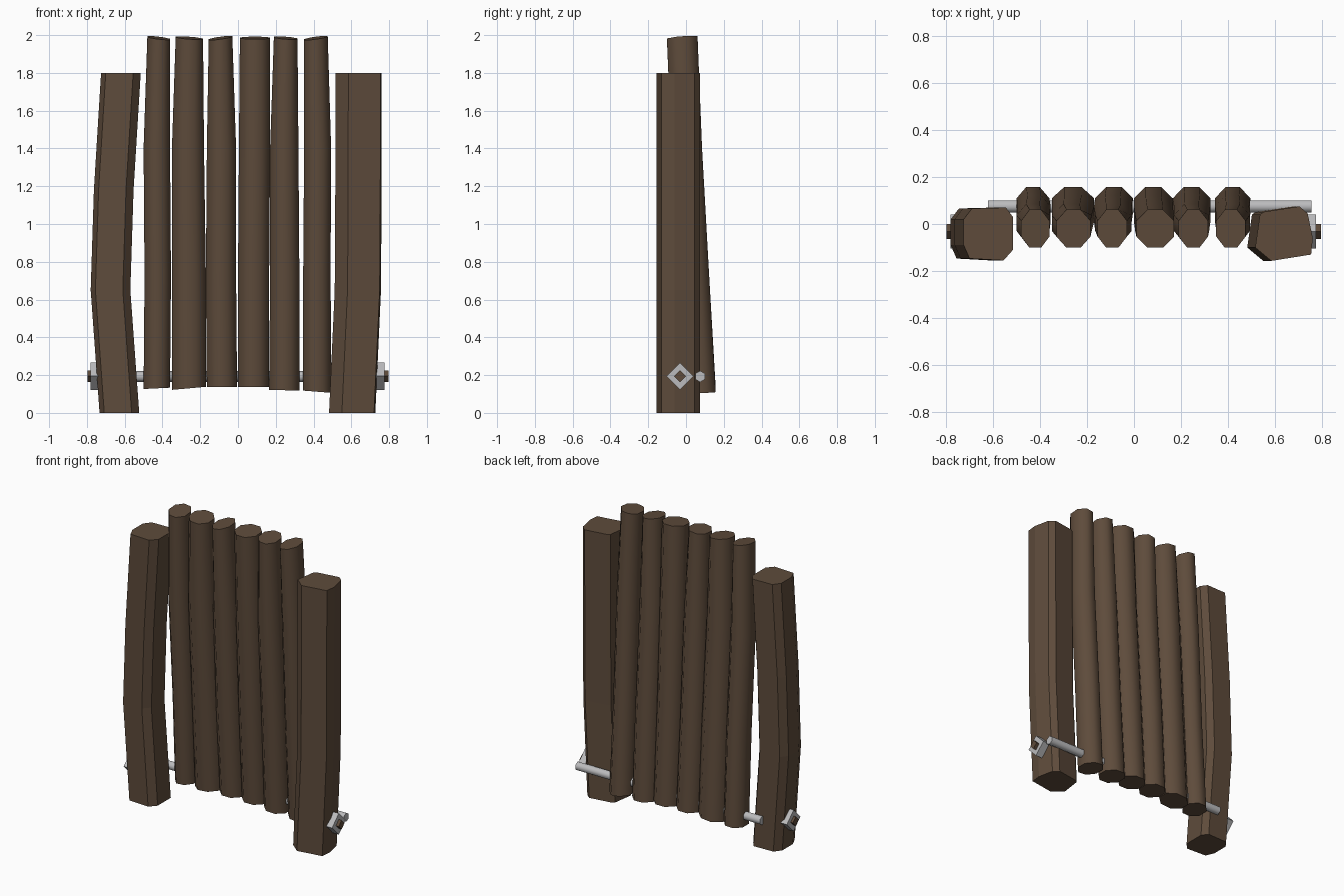
import bpy, bmesh, math

if "Cube" in bpy.data.objects:
    bpy.data.objects.remove(bpy.data.objects["Cube"])


def material(name, rgb):
    m = bpy.data.materials.new(name)
    m.diffuse_color = (*rgb, 1)
    m.use_nodes = True
    m.node_tree.nodes["Principled BSDF"].inputs["Base Color"].default_value = m.diffuse_color
    return m


WOOD = material("brown wood", (0.112, 0.071, 0.044))
STEEL = material("grey metal", (0.50, 0.50, 0.51))


def loft(name, rings, mat, smooth=False):
    """Closed tube through rings of equal point count, capped at both ends."""
    bm = bmesh.new()
    vs = [[bm.verts.new(p) for p in r] for r in rings]
    n = len(rings[0])
    for a, b in zip(vs, vs[1:]):
        for i in range(n):
            j = (i + 1) % n
            bm.faces.new((a[i], a[j], b[j], b[i])).smooth = smooth
    bm.faces.new(vs[0][::-1])
    bm.faces.new(vs[-1])
    bmesh.ops.recalc_face_normals(bm, faces=bm.faces[:])
    me = bpy.data.meshes.new(name)
    bm.to_mesh(me)
    bm.free()
    me.materials.append(mat)
    ob = bpy.data.objects.new(name, me)
    bpy.context.collection.objects.link(ob)
    return ob


def bar(name, x0, x1, y, z, r, sides, mat, turn=0.0, smooth=False):
    """Prism lying along x."""
    ang = [turn + math.tau * i / sides for i in range(sides)]
    rings = [[(x, y + r * math.cos(a), z + r * math.sin(a)) for a in ang] for x in (x0, x1)]
    return loft(name, rings, mat, smooth)


# Chamfered, slightly bent side posts: section outline plus x shift at each height
left_section = [(-0.725, -0.09), (-0.725, 0.02), (-0.69, 0.066), (-0.545, 0.07),
                (-0.515, 0.03), (-0.515, -0.11), (-0.555, -0.155), (-0.70, -0.147)]
right_section = [(0.512, -0.10), (0.532, 0.04), (0.55, 0.052), (0.70, 0.075),
                 (0.735, 0.045), (0.757, -0.06), (0.75, -0.13), (0.58, -0.157)]
left_bend = [(0, -0.008), (0.65, -0.055), (1.18, -0.038), (1.8, 0)]
right_bend = [(0, -0.03), (0.65, 0.0), (1.18, 0.003), (1.8, 0.004)]
for side, sec, bend in (("left", left_section, left_bend), ("right", right_section, right_bend)):
    loft(side + "_post", [[(x + dx, y, z) for x, y in sec] for z, dx in bend], WOOD)

# Leaning logs: (left, right) x at four heights, bottom z, bottom slope, top slope
logs = [
    ([(-0.50, -0.36), (-0.495, -0.355), (-0.50, -0.36), (-0.48, -0.36)], 0.13, 0.05, -0.12),
    ([(-0.35, -0.17), (-0.35, -0.17), (-0.35, -0.18), (-0.33, -0.185)], 0.13, 0.09, -0.08),
    ([(-0.165, -0.005), (-0.17, -0.01), (-0.165, -0.01), (-0.155, -0.03)], 0.138, 0.0, 0.14),
    ([(0.0, 0.165), (0.0, 0.165), (0.005, 0.17), (0.01, 0.17)], 0.136, 0.0, 0.0),
    ([(0.165, 0.325), (0.17, 0.325), (0.17, 0.32), (0.19, 0.315)], 0.12, -0.03, -0.08),
    ([(0.345, 0.495), (0.345, 0.49), (0.35, 0.493), (0.35, 0.475)], 0.112, -0.08, 0.14),
]
heights = [0, 0.72, 1.4, 1.985]
centre_y = [0.076, 0.042, 0.004, -0.02]
for k, (spans, z0, slope0, slope1) in enumerate(logs):
    rings = []
    for i, (a, b) in enumerate(spans):
        cx, rx, ry = (a + b) / 2, (b - a) / 2 / 0.924, 0.081 / 0.924
        ring = []
        for s in range(8):
            t = math.tau * (s + 0.5) / 8
            dx, dy = rx * math.cos(t), ry * math.sin(t)
            z = heights[i] or z0
            if i == 0:
                z += slope0 * dx
            elif i == 3:
                z += slope1 * dx + 0.08 * dy
            ring.append((cx + dx, centre_y[i] + dy, min(z, 2.0)))
        rings.append(ring)
    loft(f"log_{k + 1}", rings, WOOD, True)

# Metal rod threaded through the log bottoms
bar("log_rod", -0.622, 0.756, 0.075, 0.193, 0.03, 6, STEEL, math.pi / 6, True)

# Diamond washers with square pegs on the outer post faces
for side, w0, w1, p0, p1 in (("left", -0.725, -0.781, -0.70, -0.797),
                             ("right", 0.725, 0.775, 0.70, 0.796)):
    bar(side + "_washer", w0, w1, -0.032, 0.194, 0.072, 4, STEEL)
    bar(side + "_peg", p0, p1, -0.032, 0.194, 0.031, 4, WOOD)
